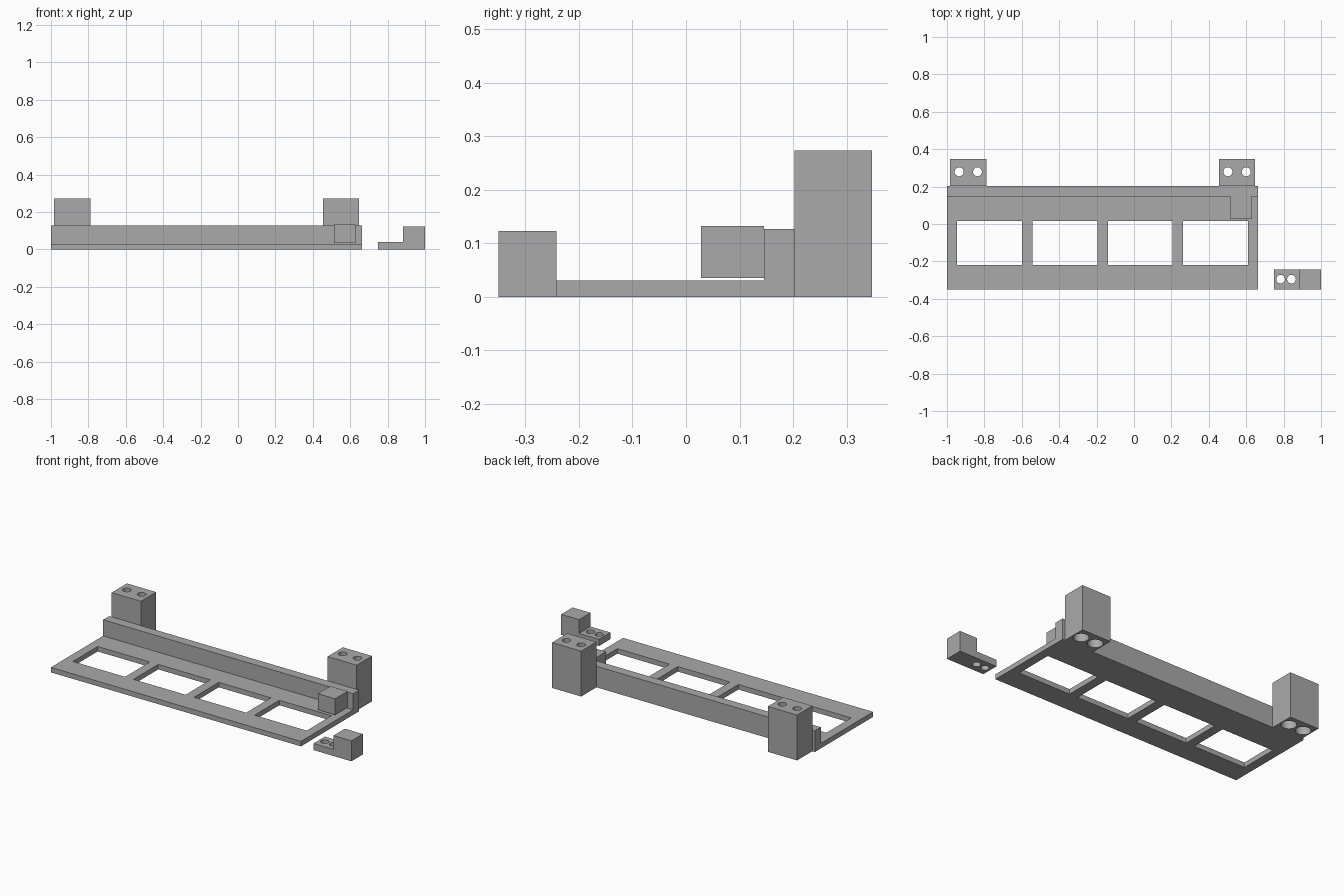
import bpy
import bmesh
from mathutils import Matrix, Vector

if "Cube" in bpy.data.objects:
    bpy.data.objects.remove(bpy.data.objects["Cube"], do_unlink=True)

gray = bpy.data.materials.new("plain_gray")
gray.use_nodes = True
gray.diffuse_color = (0.4, 0.4, 0.4, 1)
gray.node_tree.nodes["Principled BSDF"].inputs["Base Color"].default_value = (0.4, 0.4, 0.4, 1)


def make_object(name, bm):
    bmesh.ops.recalc_face_normals(bm, faces=bm.faces)
    mesh = bpy.data.meshes.new(name)
    bm.to_mesh(mesh)
    bm.free()
    mesh.materials.append(gray)
    obj = bpy.data.objects.new(name, mesh)
    bpy.context.collection.objects.link(obj)
    return obj


def box(name, low, high):
    low, high = Vector(low), Vector(high)
    bm = bmesh.new()
    place = Matrix.Translation((low + high) / 2) @ Matrix.Diagonal((*(high - low), 1))
    bmesh.ops.create_cube(bm, size=1, matrix=place)
    return make_object(name, bm)


def cylinder(name, x, y, radius, bottom, top):
    bm = bmesh.new()
    bmesh.ops.create_cone(bm, cap_ends=True, segments=32, radius1=radius, radius2=radius,
                          depth=top - bottom,
                          matrix=Matrix.Translation((x, y, (bottom + top) / 2)))
    return make_object(name, bm)


def extrude_profile(name, points, direction):
    bm = bmesh.new()
    face = bm.faces.new([bm.verts.new(p) for p in points])
    grown = bmesh.ops.extrude_face_region(bm, geom=[face], use_keep_orig=True)
    moved = [v for v in grown["geom"] if isinstance(v, bmesh.types.BMVert)]
    bmesh.ops.translate(bm, verts=moved, vec=direction)
    return make_object(name, bm)


def cut(target, cutters):
    for cutter in cutters:
        cutter.hide_render = True
        mod = target.modifiers.new("cut", 'BOOLEAN')
        mod.operation = 'DIFFERENCE'
        mod.solver = 'EXACT'
        mod.object = cutter
    # Bake the cuts, then drop the helpers
    graph = bpy.context.evaluated_depsgraph_get()
    result = bpy.data.meshes.new_from_object(target.evaluated_get(graph))
    target.modifiers.clear()
    target.data = result
    for cutter in cutters:
        bpy.data.objects.remove(cutter, do_unlink=True)
    bpy.ops.object.select_all(action='DESELECT')
    target.select_set(True)
    bpy.context.view_layer.objects.active = target
    bpy.ops.object.shade_smooth_by_angle()


# Base plate with its rear wall, as one L-shaped section
section = [(-0.35, 0), (0.203, 0), (0.203, 0.127), (0.146, 0.127), (0.146, 0.03), (-0.35, 0.03)]
frame = extrude_profile("window_frame", [(-1, y, z) for y, z in section], (1.664, 0, 0))
windows = []
for i in range(4):
    x = -0.946 + 0.403 * i
    windows.append(box("window_cutter", (x, -0.218, -0.1), (x + 0.347, 0.017, 0.1)))
cut(frame, windows)

# Rear mounting posts with screw holes, widened from below
for side, x in (("right", -0.886), ("left", 0.551)):
    post = box(side + "_mounting_post", (x - 0.097, 0.203, 0), (x + 0.097, 0.348, 0.273))
    holes = []
    for dx in (-0.049, 0.049):
        holes.append(cylinder("hole_cutter", x + dx, 0.279, 0.024, -0.1, 0.4))
        holes.append(cylinder("bore_cutter", x + dx, 0.279, 0.042, -0.1, 0.17))
    cut(post, holes)

# Stop block on the front of the wall
box("stop_block", (0.512, 0.028, 0.035), (0.627, 0.146, 0.132))

# Separate stepped clip
step = [(0.748, 0), (1, 0), (1, 0.123), (0.881, 0.123), (0.881, 0.04), (0.748, 0.04)]
clip = extrude_profile("stepped_clip", [(x, -0.35, z) for x, z in step], (0, 0.108, 0))
cut(clip, [cylinder("hole_cutter", x, -0.295, 0.023, -0.1, 0.1) for x in (0.784, 0.842)])
